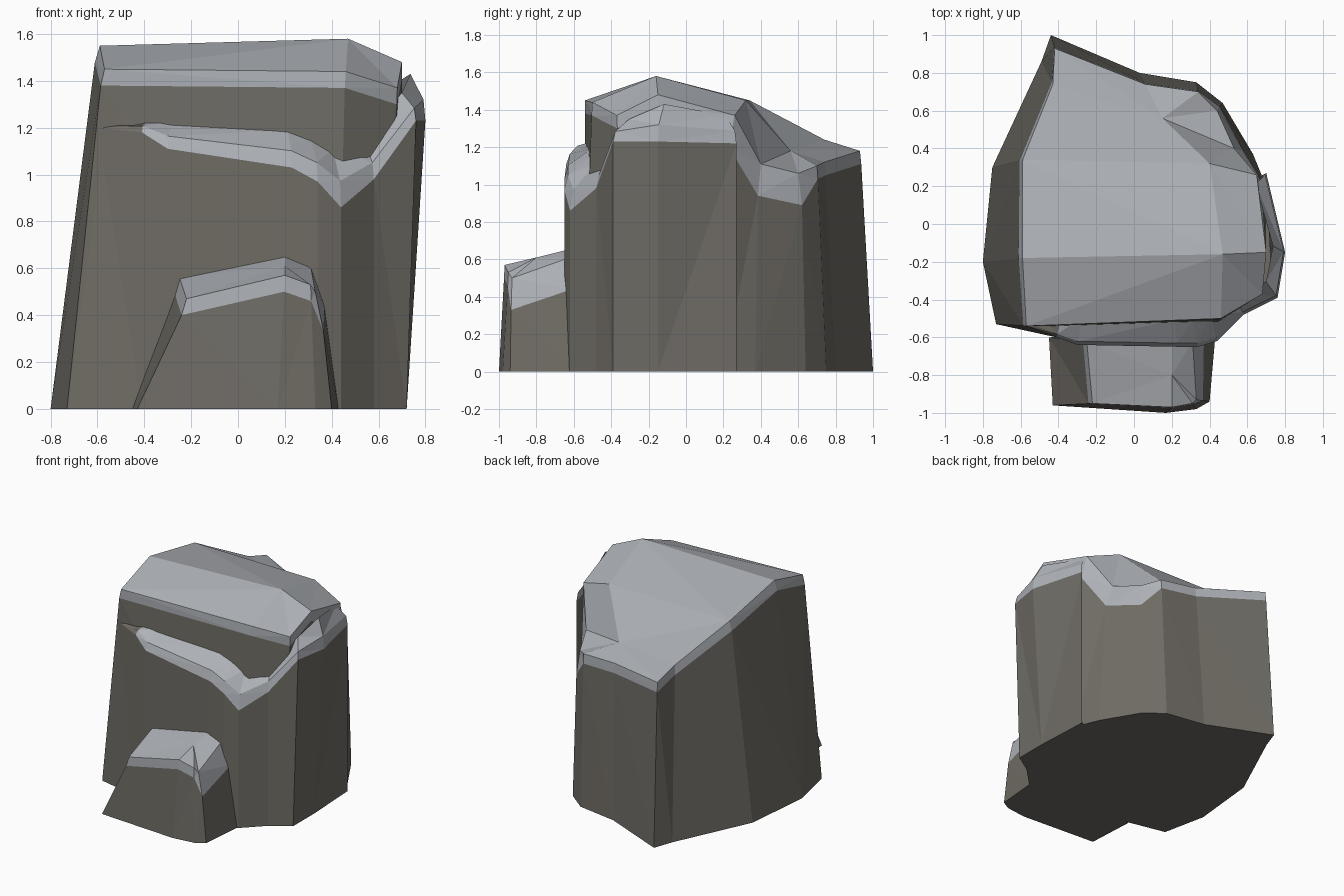
import bpy
import bmesh
from mathutils import Vector

cube = bpy.data.objects.get("Cube")
if cube:
    bpy.data.objects.remove(cube, do_unlink=True)


def make_material(name, colour):
    material = bpy.data.materials.new(name)
    material.use_nodes = True
    material.diffuse_color = colour
    shader = material.node_tree.nodes["Principled BSDF"]
    shader.inputs["Base Color"].default_value = colour
    return material


BROWN, PALE = range(2)
materials = [
    make_material("brown stone", (.16, .15, .13, 1)),
    make_material("pale grey stone", (.42, .44, .47, 1)),
]


def loft_rings(bm, rings, closed):
    """Join rings from the ground upward: brown wall first, pale bevels above.
    An open strip keeps its first gap brown, where it merges into the boulder."""
    rows = [[bm.verts.new(point) for point in ring] for ring in rings]
    count = len(rows[0])
    for level in range(len(rows) - 1):
        low, high = rows[level], rows[level + 1]
        for i in range(count if closed else count - 1):
            j = (i + 1) % count
            face = bm.faces.new((low[i], low[j], high[j], high[i]))
            is_wall = level == 0 or (i == 0 and not closed)
            face.material_index = BROWN if is_wall else PALE
    bm.faces.new(rows[0][::-1]).material_index = BROWN
    return rows[-1]


def cap_with_peaks(bm, rim, spans):
    """Fan each span of the rim to its peak, then bridge neighbouring peaks."""
    peaks = {point: bm.verts.new(point) for point, _, _ in spans}
    count = len(rim)
    triangles = []
    for k, (point, start, end) in enumerate(spans):
        peak = peaks[point]
        following = peaks[spans[(k + 1) % len(spans)][0]]
        for i in range(start, end):
            triangles.append((rim[i], rim[(i + 1) % count], peak))
        if following is not peak:
            triangles.append((peak, rim[end % count], following))
    for triangle in triangles:
        bm.faces.new(triangle).material_index = PALE


def finish_rock(name, bm):
    bmesh.ops.triangulate(bm, faces=bm.faces[:])
    mesh = bpy.data.meshes.new(name)
    bm.to_mesh(mesh)
    bm.free()
    for material in materials:
        mesh.materials.append(material)
    rock = bpy.data.objects.new(name, mesh)
    bpy.context.collection.objects.link(rock)


def build_stone(name, columns, spans, is_broad):
    """Each column is a ground point and the rim point above it; the bevel
    starts a little below the rim, and lower where is_broad says so."""
    bm = bmesh.new()
    base, wall, rim = [], [], []
    for x, y, *top in columns:
        foot, top = Vector((x, y, 0)), Vector(top)
        broad = is_broad(x, y)
        edge = top.lerp(foot, .5 if broad else .1)
        edge.z = top.z - (.17 if broad else .07)
        base.append(foot)
        wall.append(edge)
        rim.append(top)
    rim_verts = loft_rings(bm, [base, wall, rim], closed=True)
    cap_with_peaks(bm, rim_verts, spans)
    finish_rock(name, bm)


def build_shelf(name, corner, lip):
    """Each lip entry is the top of the wall and the rise of the bevel over it."""
    bm = bmesh.new()
    widest_foot = .72
    base = [corner]
    wall, middle, inner = [], [], []
    for x, y, z, rise in lip:
        base.append((min(x, widest_foot), y, 0))
        wall.append((x, y, z))
        middle.append((x * .99, y * .97, z + rise * .45))
        inner.append((x * .92, y * .78, z + rise))
    del base[1]  # the corner stands in for the first foot
    loft_rings(bm, [base, wall, middle, inner], closed=False)
    finish_rock(name, bm)


# Main boulder: leaning wall, bevelled rim and a ridged top sloping to the back
ridge, shoulder, back_slope = (.47, -.16, 1.58), (.4, .32, 1.45), (.15, .56, 1.18)
build_stone(
    "main_boulder",
    columns=[
        (-.75, .3, -.59, .34, 1.45),
        (-.8, -.2, -.59, -.18, 1.55),
        (-.73, -.53, -.57, -.54, 1.45),
        (.42, -.55, .46, -.5, 1.44),
        (.66, -.34, .68, -.37, 1.37),
        (.7, -.14, .7, -.15, 1.48),
        (.7, .2, .65, .26, 1.37),
        (.63, .37, .53, .4, 1.11),
        (.47, .64, .44, .6, 1.06),
        (.33, .75, .34, .7, 1.1),
        (.03, .8, .06, .74, 1.12),
        (-.44, 1, -.42, .93, 1.18),
        (-.49, .86, -.43, .74, 1.24),
    ],
    spans=[(ridge, 0, 5), (shoulder, 5, 7), (back_slope, 7, 13), (shoulder, 13, 13)],
    is_broad=lambda x, y: x > .4 and y > 0,
)

# Lower front wall with a pale lip that climbs into the side shoulder
build_shelf(
    "front_shelf",
    corner=(-.73, -.53, 0),
    lip=[
        (-.6, -.53, 1.2, .02),
        (-.41, -.6, 1.18, .06),
        (-.3, -.64, 1.11, .12),
        (.23, -.65, 1.03, .16),
        (.34, -.65, .97, .18),
        (.44, -.62, .86, .25),
        (.58, -.48, .98, .16),
        (.76, -.39, 1.23, .12),
        (.8, -.15, 1.23, .2),
        (.7, .27, 1.22, .15),
    ],
)

# Small step stone at the foot of the front wall
build_stone(
    "front_step",
    columns=[
        (-.45, -.6, -.25, -.62, .56),
        (-.43, -.96, -.22, -.95, .47),
        (.17, -1, .2, -.97, .57),
        (.33, -.98, .31, -.95, .53),
        (.4, -.94, .33, -.93, .5),
        (.43, -.6, .31, -.62, .61),
        (.2, -.58, .2, -.64, .65),
    ],
    spans=[((.2, -.8, .61), 0, 7)],
    is_broad=lambda x, y: x > .35,
)
